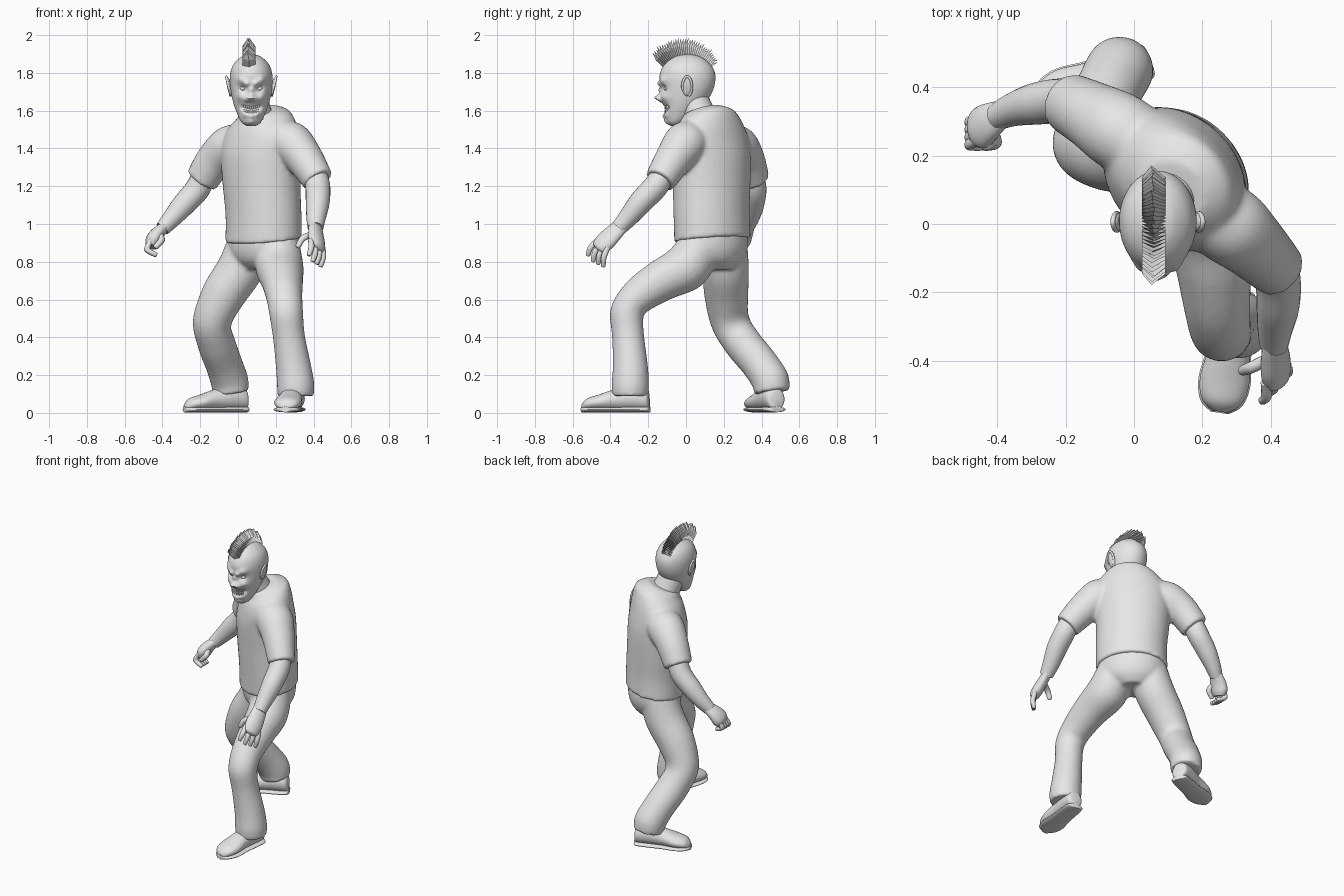
import bpy, bmesh, math, random
from mathutils import Vector as V, Matrix

random.seed(4)
cube = bpy.data.objects.get("Cube")
if cube:
    bpy.data.objects.remove(cube, do_unlink=True)

grey = bpy.data.materials.new("plain grey")
grey.use_nodes = True
grey.diffuse_color = (0.8, 0.8, 0.8, 1)
grey.node_tree.nodes["Principled BSDF"].inputs["Base Color"].default_value = (0.8, 0.8, 0.8, 1)


def finish(name, bm, smooth=True):
    bmesh.ops.recalc_face_normals(bm, faces=bm.faces)
    mesh = bpy.data.meshes.new(name)
    bm.to_mesh(mesh)
    bm.free()
    mesh.materials.append(grey)
    ob = bpy.data.objects.new(name, mesh)
    bpy.context.scene.collection.objects.link(ob)
    if smooth:
        bpy.ops.object.select_all(action='DESELECT')
        ob.select_set(True)
        bpy.context.view_layer.objects.active = ob
        bpy.ops.object.shade_smooth_by_angle(angle=math.radians(55))
    return ob


def blend(ob):
    """Fuse overlapping volumes into one softly joined skin."""
    fuse = ob.modifiers.new("fuse", 'REMESH')
    fuse.mode = 'VOXEL'
    fuse.voxel_size = .01
    fuse.use_smooth_shade = True
    soften = ob.modifiers.new("soften", 'SMOOTH')
    soften.factor = .5
    soften.iterations = 8


def spline(a, b, c, d, t):
    return 0.5 * (2 * b + (c - a) * t + (2 * a - 5 * b + 4 * c - d) * t * t
                  + (3 * b - a - 3 * c + d) * t ** 3)


def loft(bm, rings, sides=24, steps=5):
    """Skin a smooth run of ellipses, each given as centre, side axis, other axis."""
    n = len(rings)
    dense = []
    for i in range(n - 1):
        near = [rings[max(0, min(n - 1, i + k))] for k in (-1, 0, 1, 2)]
        for s in range(steps):
            dense.append([spline(*[r[j] for r in near], s / steps) for j in range(3)])
    dense.append(rings[-1])
    loops = []
    for c, u, v in dense:
        angles = [math.tau * k / sides for k in range(sides)]
        loops.append([bm.verts.new(c + u * math.cos(a) + v * math.sin(a)) for a in angles])
    for lo, hi in zip(loops, loops[1:]):
        for k in range(sides):
            m = (k + 1) % sides
            bm.faces.new((lo[k], lo[m], hi[m], hi[k]))
    for end in (loops[0], loops[-1]):
        bm.faces.new(end)


def limb_rings(points, ref=(1, 0, 0), flat=1.0):
    rings = []
    for i, p in enumerate(points):
        a, b = points[max(0, i - 1)], points[min(len(points) - 1, i + 1)]
        t = (V(b[:3]) - V(a[:3])).normalized()
        u = V(ref)
        u = (u - t * u.dot(t)).normalized()
        rings.append((V(p[:3]), u * p[3], t.cross(u) * p[3] * flat))
    return rings


def limb(name, points, ref=(1, 0, 0), flat=1.0, sides=24):
    bm = bmesh.new()
    loft(bm, limb_rings(points, ref, flat), sides)
    return finish(name, bm)


def trunk_rings(rows):
    """Level rings turned to the hips: x, y, z, half width, half depth, rise at the back."""
    side = Matrix.Rotation(math.radians(-45), 3, 'Z') @ V((1, 0, 0))
    back = V((-side.y, side.x, 0))
    up = V((0, 0, 1))
    return [(V(r[:3]), side * r[3], (back + up * r[5]) * r[4]) for r in rows]


def ball(bm, centre, size, turn=0.0):
    m = Matrix.Translation(centre) @ Matrix.Rotation(turn, 4, 'Y') @ Matrix.Diagonal((*size, 1))
    bmesh.ops.create_uvsphere(bm, u_segments=20, v_segments=12, radius=1, matrix=m)


# Shirt with both sleeves
bm = bmesh.new()
loft(bm, trunk_rings([
    (.135, .14, .915, .222, .18, .12), (.135, .135, 1.05, .22, .18, .05),
    (.125, .135, 1.2, .226, .183, 0), (.12, .132, 1.35, .235, .183, 0),
    (.125, .125, 1.45, .235, .168, .05), (.13, .12, 1.525, .2, .152, .15),
    (.13, .115, 1.575, .15, .13, .28), (.105, .085, 1.595, .105, .098, .38)]), 40)
loft(bm, limb_rings([(.19, .05, 1.46, .105), (.282, -.005, 1.425, .116),
                     (.352, -.065, 1.345, .1), (.425, -.138, 1.23, .083)]))
loft(bm, limb_rings([(.06, .21, 1.43, .105), (-.045, .272, 1.405, .115),
                     (-.125, .32, 1.335, .1), (-.192, .355, 1.232, .089)], (0, 1, 0)))
blend(finish("shirt", bm))

# Trousers: seat and both legs
bm = bmesh.new()
loft(bm, trunk_rings([
    (.135, .14, .97, .203, .16, 0), (.135, .14, .88, .21, .165, 0),
    (.135, .14, .81, .18, .145, 0), (.13, .15, .76, .1, .1, 0)]), 40)
loft(bm, limb_rings([
    (.205, .08, .89, .12), (.22, 0, .77, .127), (.235, -.14, .695, .11),
    (.245, -.255, .615, .096), (.255, -.312, .53, .09), (.27, -.306, .4, .085),
    (.293, -.295, .25, .093), (.305, -.295, .15, .099), (.305, -.295, .09, .096)]))
loft(bm, limb_rings([
    (.065, .205, .9, .12), (.01, .21, .76, .123), (-.08, .214, .62, .116),
    (-.137, .235, .48, .103), (-.115, .3, .37, .1), (-.075, .39, .26, .098),
    (-.045, .447, .17, .1), (-.038, .455, .11, .096)]))
blend(finish("trousers", bm))


# Shoes: rounded upper over a thin flat sole
def shoe(name, heel, toe):
    heel, toe, up = V(heel), V(toe), V((0, 0, 1))
    ahead = (toe - heel).normalized()
    side = ahead.cross(up)
    bm = bmesh.new()
    shape = [(0, .025, .04), (.04, .05, .058), (.25, .059, .066), (.5, .062, .056),
             (.75, .073, .041), (.92, .058, .031), (1, .022, .016)]
    loft(bm, [(heel.lerp(toe, f) + up * (.015 + h), side * w, up * h) for f, w, h in shape])
    for v in bm.verts:
        v.co.z = max(v.co.z, .02)
    loft(bm, [(heel.lerp(toe, f * 1.02 - .01) + up * .018, side * (w + .004), up * .015)
              for f, w, h in shape])
    finish(name, bm)


shoe("left_shoe", (.305, -.195, 0), (.252, -.55, 0))
shoe("right_shoe", (.045, .48, 0), (-.28, .352, 0))

# Bare forearms
limb("left_forearm", [(.405, -.11, 1.28, .062), (.422, -.16, 1.2, .066),
                      (.422, -.24, 1.115, .063), (.413, -.31, 1.03, .051),
                      (.41, -.355, .98, .042)])
limb("right_forearm", [(-.17, .345, 1.28, .064), (-.215, .36, 1.185, .066),
                       (-.29, .352, 1.1, .061), (-.355, .335, 1.025, .049),
                       (-.4, .315, .975, .04)], (0, 1, 0))

# Hands
limb("left_palm", [(.41, -.335, 1.0, .043), (.412, -.375, .96, .051), (.416, -.425, .91, .057),
                   (.42, -.46, .875, .046), (.42, -.47, .865, .02)], (.6, .7, -.5), .62)
limb("right_palm", [(-.385, .325, .99, .04), (-.425, .3, .95, .056),
                    (-.45, .28, .912, .062), (-.46, .27, .88, .045)], (0, 1, 0), .65)


def digit(name, base, knuckle, tip, r=.0155):
    limb(name, [(*base, r), (*knuckle, r), (*tip, r * .8),
                (*(V(tip) * 1.15 - V(knuckle) * .15), r * .35)], (.3, .9, .2), 1, 10)


for i in range(4):
    k = i / 3
    spread = V((.062 * k, .05 * k, -.04 * k))
    droop = V((0, .02 * k, -.012 * min(i, 1)))
    base = V((.386, -.465, .915)) + spread
    digit("left_finger", base, base + V((.002, -.04, -.04)) + droop,
          base + V((-.01, -.053, -.078)) + droop * 1.5)
    row = V((0, -.022 * i, 0))
    digit("right_finger", V((-.46, .31, .91)) + row, V((-.481, .298, .865)) + row,
          V((-.437, .288, .838)) + row * .9, .017)
digit("left_thumb", (.395, -.395, .945), (.345, -.42, .925), (.318, -.43, .882), .018)
digit("right_thumb", (-.415, .275, .95), (-.405, .238, .915), (-.435, .228, .878), .018)

# Neck and head
MID = .07
limb("neck", [(.115, .095, 1.52, .09), (.09, .06, 1.6, .085), (.074, .03, 1.68, .08)])
profile = [(-.058, 1.518, .022, .018), (-.052, 1.54, .052, .05), (-.03, 1.59, .077, .085),
           (-.007, 1.65, .097, .117), (.007, 1.72, .111, .14), (.008, 1.79, .112, .147),
           (.008, 1.845, .094, .122), (.008, 1.885, .052, .07), (.008, 1.9, .008, .01)]
bm = bmesh.new()
loft(bm, [(V((MID, y, z)), V((a, 0, 0)), V((0, b, 0))) for y, z, a, b in profile], 96, 9)
# Face relief: sideways offset, height, spread, push along y
relief = [(.025, 1.742, .016, -.02), (.056, 1.762, .02, -.016), (.043, 1.718, .017, .02),
          (.057, 1.672, .024, -.018), (0, 1.71, .013, -.014), (0, 1.668, .02, -.04),
          (.024, 1.66, .012, -.024), (.016, 1.605, .018, .018), (.042, 1.617, .015, .016),
          (0, 1.572, .015, -.012), (.03, 1.578, .014, -.01), (0, 1.54, .02, -.01)]
start = [v.co.copy() for v in bm.verts]
for v, co in zip(bm.verts, start):
    if co.y < 0:
        for dx, z, r, push in relief:
            for s in {dx, -dx}:
                v.co.y += push * math.exp(-((co.x - MID - s) ** 2 + (co.z - z) ** 2) / r ** 2)
finish("head", bm)

# Narrow slanted eyes
bm = bmesh.new()
for s in (-1, 1):
    ball(bm, (MID + s * .044, -.1, 1.716), (.018, .016, .01), -.3 * s)
finish("eyes", bm)

# Two rows of teeth following the grin
bm = bmesh.new()
for i in range(8):
    x = (i - 3.5) * .0105
    for z, size in ((1.616, .018), (1.594, .014)):
        y = -.027 - .09 * math.sqrt(1 - (x / .082) ** 2) + .01
        m = Matrix.Translation((MID + x, y, z + 6 * x * x)) @ Matrix.Diagonal((.009, .014, size, 1))
        bmesh.ops.create_cube(bm, size=1, matrix=m)
finish("teeth", bm, False)

# Ears: thin shell with a raised rim
for s, name in ((1, "left_ear"), (-1, "right_ear")):
    bm = bmesh.new()
    centre = V((MID + s * .116, .006, 1.728))
    ball(bm, centre, (.012, .027, .052), s * .2)
    ring = []
    for k in range(11):
        a = math.radians(-70 + 27 * k)
        ring.append((centre.x + s * (.004 + .012 * math.sin(a)), centre.y + .025 * math.cos(a),
                     centre.z + .052 * math.sin(a), .007))
    loft(bm, limb_rings(ring), 10, 3)
    finish(name, bm)

# Crest: a fan of overlapping blades with short points
bm = bmesh.new()
BLADES = 34
for i in range(BLADES):
    f = i / (BLADES - 1)
    phi = math.radians(-47 + 102 * f)
    out = V((0, math.sin(phi), math.cos(phi)))
    fore = V((0, -math.cos(phi), math.sin(phi)))
    reach = .25 - .042 * f * f + random.uniform(-.006, .006)
    pivot = V((.058, .002, 1.74))
    w = .035
    rows = []
    for h in (.11, reach - .045):
        rows.append([bm.verts.new(pivot + out * h + V((x, 0, 0)) + fore * d)
                     for x, d in ((-w, 0), (0, .018), (w, 0), (0, .004))])
    tip = bm.verts.new(pivot + out * reach + V((random.uniform(-.008, .004), 0, 0)))
    for k in range(4):
        m = (k + 1) % 4
        bm.faces.new((rows[0][k], rows[0][m], rows[1][m], rows[1][k]))
        bm.faces.new((rows[1][k], rows[1][m], tip))
    bm.faces.new(rows[0])
finish("hair_crest", bm, False)
